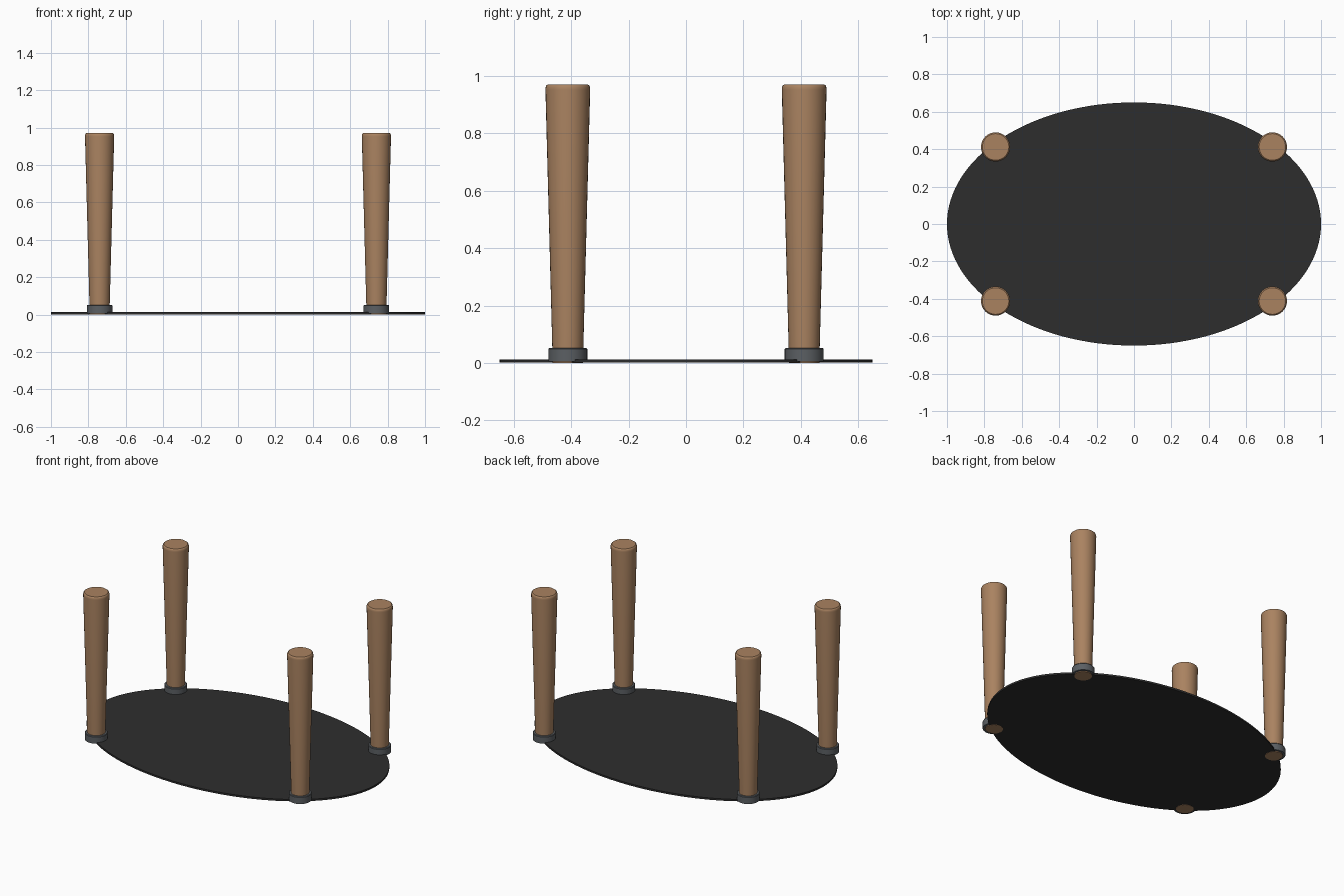
import bpy, bmesh, math

if "Cube" in bpy.data.objects:
    bpy.data.objects.remove(bpy.data.objects["Cube"])


def material(name, rgb):
    m = bpy.data.materials.new(name)
    m.diffuse_color = (*rgb, 1.0)
    m.use_nodes = True
    m.node_tree.nodes["Principled BSDF"].inputs["Base Color"].default_value = m.diffuse_color
    return m


WOOD = material("warm wood", (0.40, 0.225, 0.118))
STEEL = material("grey steel", (0.105, 0.115, 0.125))
BLACK = material("charcoal", (0.027, 0.027, 0.027))


def lathe(name, profile, mat, loc=(0, 0, 0), scale=(1, 1), sides=32):
    """Closed solid turned around z from (radius, height) pairs, bottom to top."""
    bm = bmesh.new()
    rings = []
    for r, z in profile:
        rings.append([bm.verts.new((r * scale[0] * math.cos(2 * math.pi * i / sides),
                                    r * scale[1] * math.sin(2 * math.pi * i / sides), z))
                      for i in range(sides)])
    for a, b in zip(rings, rings[1:]):
        for i in range(sides):
            j = (i + 1) % sides
            bm.faces.new((a[i], a[j], b[j], b[i]))
    bm.faces.new(rings[0][::-1])
    bm.faces.new(rings[-1])
    mesh = bpy.data.meshes.new(name)
    bm.to_mesh(mesh)
    bm.free()
    mesh.materials.append(mat)
    ob = bpy.data.objects.new(name, mesh)
    ob.location = loc
    bpy.context.collection.objects.link(ob)
    bpy.ops.object.select_all(action='DESELECT')
    ob.select_set(True)
    bpy.context.view_layer.objects.active = ob
    bpy.ops.object.shade_smooth_by_angle(angle=math.radians(35))
    return ob


# Thin oval base plate
lathe("oval_plate", [(1, 0.001), (1, 0.013)], BLACK, scale=(1.0, 0.65), sides=128)

# Tapered posts with rounded tops, each seated in a steel collar
post = [(0.053, 0.0), (0.054, 0.05), (0.078, 0.952), (0.0775, 0.961),
        (0.075, 0.967), (0.071, 0.97)]
collar = [(0.068, 0.005), (0.068, 0.048), (0.065, 0.052)]
for sx, side in ((-1, "left"), (1, "right")):
    for sy, end in ((-1, "front"), (1, "back")):
        at = (0.74 * sx, 0.412 * sy, 0)
        lathe(f"post_{end}_{side}", post, WOOD, at)
        lathe(f"collar_{end}_{side}", collar, STEEL, at)
